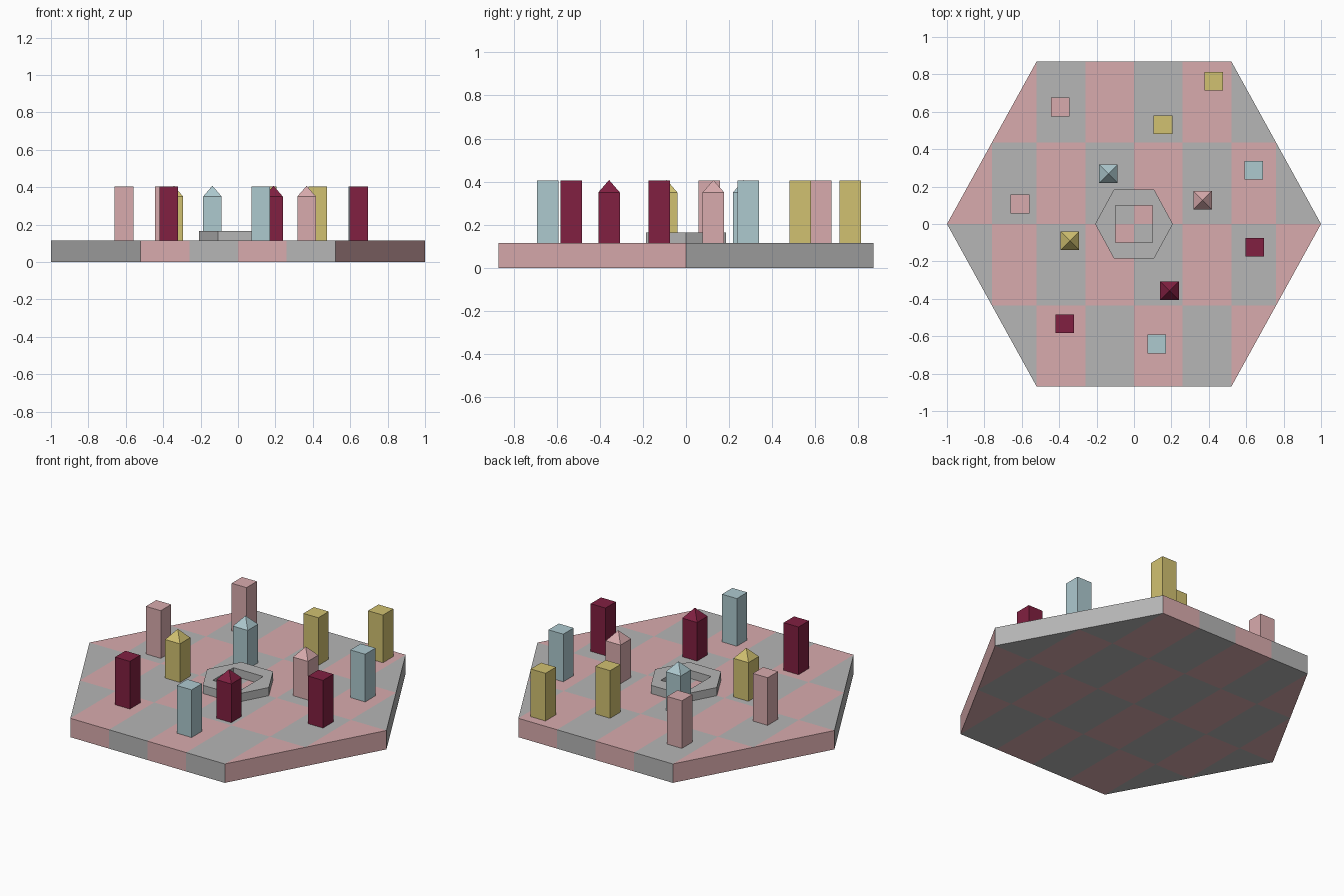
import bpy, bmesh, math
from mathutils import Vector

if "Cube" in bpy.data.objects:
    bpy.data.objects.remove(bpy.data.objects["Cube"])

BOARD_TOP = 0.115
CELL_X, CELL_Y = 0.26, 0.435


def srgb(r, g, b):
    return tuple((c / 255) ** 2.2 for c in (r, g, b)) + (1.0,)


def material(name, rgb):
    m = bpy.data.materials.new(name)
    m.diffuse_color = srgb(*rgb)
    m.use_nodes = True
    m.node_tree.nodes["Principled BSDF"].inputs["Base Color"].default_value = m.diffuse_color
    return m


GREY = material("grey", (180, 180, 180))
COLOURS = {
    "pink": material("pink", (216, 170, 172)),
    "burgundy": material("burgundy", (128, 37, 67)),
    "blue": material("blue", (172, 200, 206)),
    "yellow": material("yellow", (208, 192, 112)),
}


def finish(bm, name, *mats):
    bmesh.ops.recalc_face_normals(bm, faces=bm.faces)
    mesh = bpy.data.meshes.new(name)
    for m in mats:
        mesh.materials.append(m)
    bm.to_mesh(mesh)
    bm.free()
    obj = bpy.data.objects.new(name, mesh)
    bpy.context.collection.objects.link(obj)
    return obj


def hexagon(rx, half_edge, ry):
    return [(rx, 0), (half_edge, ry), (-half_edge, ry),
            (-rx, 0), (-half_edge, -ry), (half_edge, -ry)]


def loop(bm, pts, z):
    vs = [bm.verts.new((x, y, z)) for x, y in pts]
    return vs, [bm.edges.new((vs[i - 1], vs[i])) for i in range(len(vs))]


def extrude_up(bm, height):
    r = bmesh.ops.extrude_face_region(bm, geom=bm.faces[:], use_keep_orig=True)
    vs = [g for g in r["geom"] if isinstance(g, bmesh.types.BMVert)]
    bmesh.ops.translate(bm, verts=vs, vec=(0, 0, height))


# Hexagonal board, sliced into checker cells
bm = bmesh.new()
bm.faces.new(loop(bm, hexagon(1, 0.52, 0.87), 0)[0])
extrude_up(bm, BOARD_TOP)
cuts = [((x, 0, 0), (1, 0, 0)) for x in (-0.76, -0.52, -0.26, 0, 0.26, 0.52, 0.76)]
cuts += [((0, y, 0), (0, 1, 0)) for y in (-CELL_Y, 0, CELL_Y)]
for co, no in cuts:
    bmesh.ops.bisect_plane(bm, geom=bm.verts[:] + bm.edges[:] + bm.faces[:],
                           dist=1e-5, plane_co=co, plane_no=no)
for f in bm.faces:
    c = f.calc_center_median() * 0.99
    f.material_index = 1 - (math.floor(c.x / CELL_X) + math.floor(c.y / CELL_Y)) % 2
finish(bm, "checker_board", GREY, COLOURS["pink"])

# Raised hexagonal ring with a square opening
bm = bmesh.new()
edges = loop(bm, hexagon(0.208, 0.107, 0.185), BOARD_TOP)[1]
edges += loop(bm, [(-0.1, -0.1), (0.1, -0.1), (0.1, 0.1), (-0.1, 0.1)], BOARD_TOP)[1]
bmesh.ops.triangle_fill(bm, edges=edges, use_beauty=True)
extrude_up(bm, 0.05)
finish(bm, "centre_ring", GREY)


# Square posts, flat or with a pyramid tip
def post(name, colour, x, y, peaked):
    bm = bmesh.new()
    r, top = 0.05, 0.35 if peaked else 0.405
    square = [(x - r, y - r), (x + r, y - r), (x + r, y + r), (x - r, y + r)]
    bm.faces.new(loop(bm, square, BOARD_TOP)[0])
    extrude_up(bm, top - BOARD_TOP)
    if peaked:
        cap = max(bm.faces, key=lambda f: f.calc_center_median().z)
        tip = bmesh.ops.poke(bm, faces=[cap])["verts"][0]
        tip.co.z = 0.408
    finish(bm, name, COLOURS[colour])


flat_posts = {
    "pink": [(-0.395, 0.625), (-0.61, 0.107)],
    "yellow": [(0.427, 0.763), (0.155, 0.53)],
    "blue": [(0.64, 0.288), (0.122, -0.642)],
    "burgundy": [(0.645, -0.125), (-0.37, -0.533)],
}
peaked_posts = {
    "blue": (-0.137, 0.268),
    "pink": (0.367, 0.127),
    "yellow": (-0.343, -0.09),
    "burgundy": (0.19, -0.357),
}
for colour, spots in flat_posts.items():
    for i, (x, y) in enumerate(spots, 1):
        post(f"{colour}_flat_post_{i}", colour, x, y, False)
for colour, (x, y) in peaked_posts.items():
    post(f"{colour}_peaked_post", colour, x, y, True)
